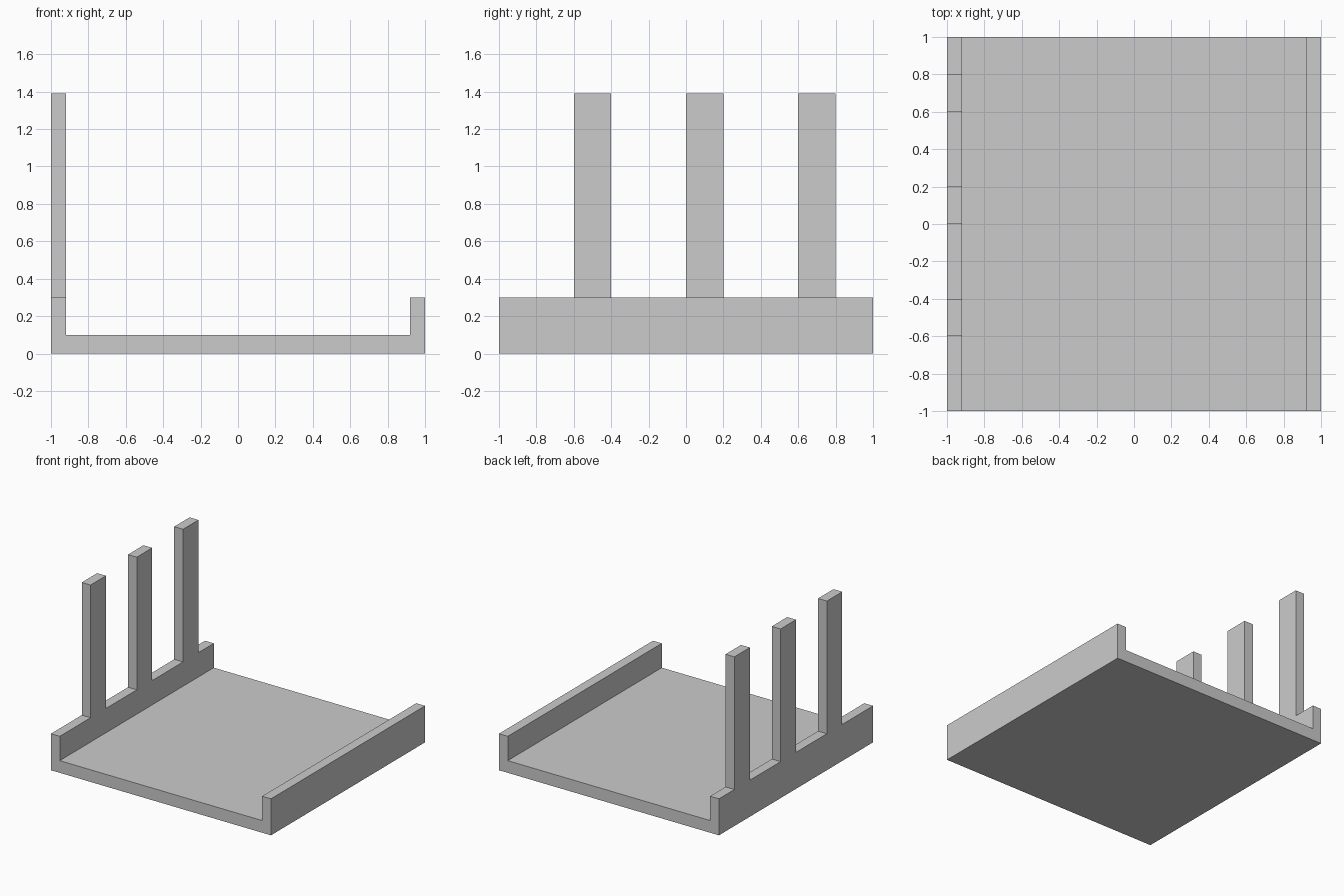
import bpy
import bmesh
from mathutils import Vector

if "Cube" in bpy.data.objects:
    bpy.data.objects.remove(bpy.data.objects["Cube"])


def extrude_profile(name, points, y0, y1):
    """Solid made by sweeping an (x, z) profile from y0 to y1."""
    bm = bmesh.new()
    face = bm.faces.new([bm.verts.new((x, y0, z)) for x, z in points])
    swept = bmesh.ops.extrude_face_region(bm, geom=[face], use_keep_orig=True)
    verts = [g for g in swept["geom"] if isinstance(g, bmesh.types.BMVert)]
    bmesh.ops.translate(bm, verts=verts, vec=Vector((0, y1 - y0, 0)))
    bmesh.ops.recalc_face_normals(bm, faces=bm.faces)
    mesh = bpy.data.meshes.new(name)
    bm.to_mesh(mesh)
    bm.free()
    obj = bpy.data.objects.new(name, mesh)
    bpy.context.collection.objects.link(obj)
    return obj


OUTER, INNER = 1.0, 0.92
FLOOR, RIM, POST_TOP = 0.1, 0.3, 1.39

# Floor slab with a low wall along each side
half = [(OUTER, 0), (OUTER, RIM), (INNER, RIM), (INNER, FLOOR)]
extrude_profile("floor_with_side_walls",
                half + [(-x, z) for x, z in reversed(half)], -1, 1)

# Three posts standing on the left wall
for i, y in enumerate((-0.6, 0.0, 0.6), 1):
    extrude_profile(f"wall_post_{i}",
                    [(-OUTER, RIM), (-INNER, RIM),
                     (-INNER, POST_TOP), (-OUTER, POST_TOP)], y, y + 0.2)
